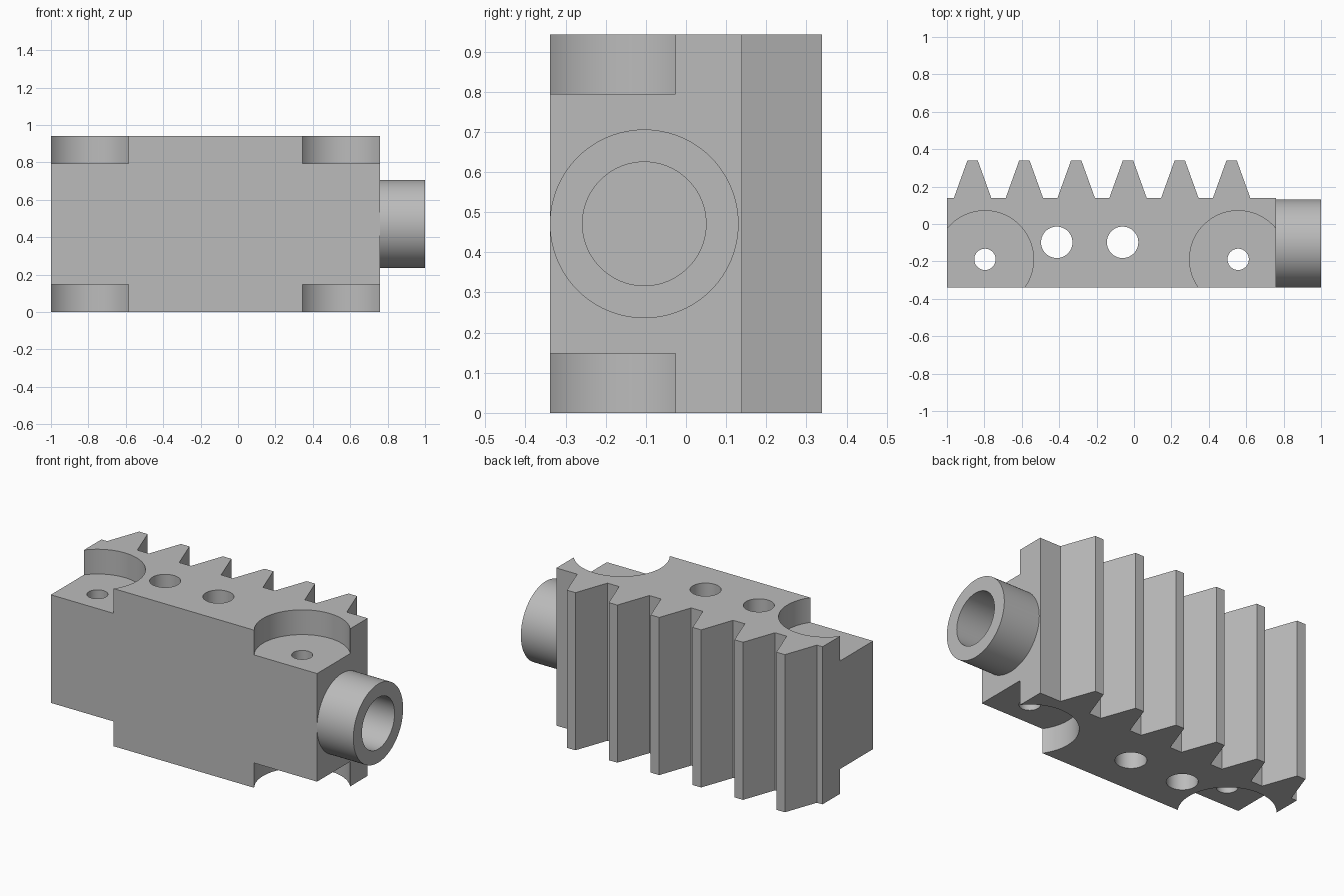
import bpy, bmesh, math

if "Cube" in bpy.data.objects:
    bpy.data.objects.remove(bpy.data.objects["Cube"], do_unlink=True)

HEIGHT = 0.942
LEFT, RIGHT = -1.0, 0.76
FRONT, ROOT, TIP = -0.339, 0.139, 0.339

steel = bpy.data.materials.new("grey steel")
steel.use_nodes = True
grey = (0.5, 0.5, 0.5, 1)
steel.diffuse_color = grey
steel.node_tree.nodes["Principled BSDF"].inputs["Base Color"].default_value = grey


def cylinder(name, radius, depth, location, along_x=False):
    bpy.ops.mesh.primitive_cylinder_add(
        vertices=96, radius=radius, depth=depth, location=location,
        rotation=(0, math.pi / 2 if along_x else 0, 0))
    ob = bpy.context.object
    ob.name = name
    ob.data.materials.append(steel)
    return ob


def cut(target, cutter):
    cutter.hide_render = True
    mod = target.modifiers.new("cut", "BOOLEAN")
    mod.operation = "DIFFERENCE"
    mod.solver = "EXACT"
    mod.object = cutter
    bpy.context.view_layer.objects.active = target
    bpy.ops.object.modifier_apply(modifier=mod.name)
    bpy.data.objects.remove(cutter, do_unlink=True)


def smooth(ob):
    bpy.ops.object.select_all(action="DESELECT")
    ob.select_set(True)
    bpy.context.view_layer.objects.active = ob
    bpy.ops.object.shade_smooth_by_angle(angle=math.radians(30))


# Toothed block: extruded rack profile
profile = [(LEFT, ROOT), (LEFT, FRONT), (RIGHT, FRONT), (RIGHT, ROOT)]
for i in reversed(range(6)):
    c = -0.863 + i * 0.277
    profile += [(c + 0.1, ROOT), (c + 0.028, TIP), (c - 0.028, TIP), (c - 0.1, ROOT)]

bm = bmesh.new()
base = bm.faces.new([bm.verts.new((x, y, 0)) for x, y in profile])
top = bmesh.ops.extrude_face_region(bm, geom=[base])["geom"]
bmesh.ops.translate(bm, vec=(0, 0, HEIGHT),
                    verts=[v for v in top if isinstance(v, bmesh.types.BMVert)])
bmesh.ops.recalc_face_normals(bm, faces=bm.faces)
mesh = bpy.data.meshes.new("rack_block")
bm.to_mesh(mesh)
bm.free()
mesh.materials.append(steel)
block = bpy.data.objects.new("rack_block", mesh)
bpy.context.collection.objects.link(block)

# Round corner pockets on top and bottom, with bolt holes
for x in (-0.797, 0.557):
    for z in (0, HEIGHT):
        cut(block, cylinder("pocket_cutter", 0.26, 0.296, (x, -0.189, z)))
    cut(block, cylinder("bolt_hole_cutter", 0.057, 2, (x, -0.189, HEIGHT / 2)))

# Larger middle holes
for x in (-0.413, -0.061):
    cut(block, cylinder("middle_hole_cutter", 0.084, 2, (x, -0.098, HEIGHT / 2)))
smooth(block)

# Hollow end sleeve
length = 1 - RIGHT
centre = (RIGHT + length / 2, -0.104, HEIGHT / 2)
sleeve = cylinder("end_sleeve", 0.235, length, centre, True)
cut(sleeve, cylinder("bore_cutter", 0.154, 1, centre, True))
smooth(sleeve)
